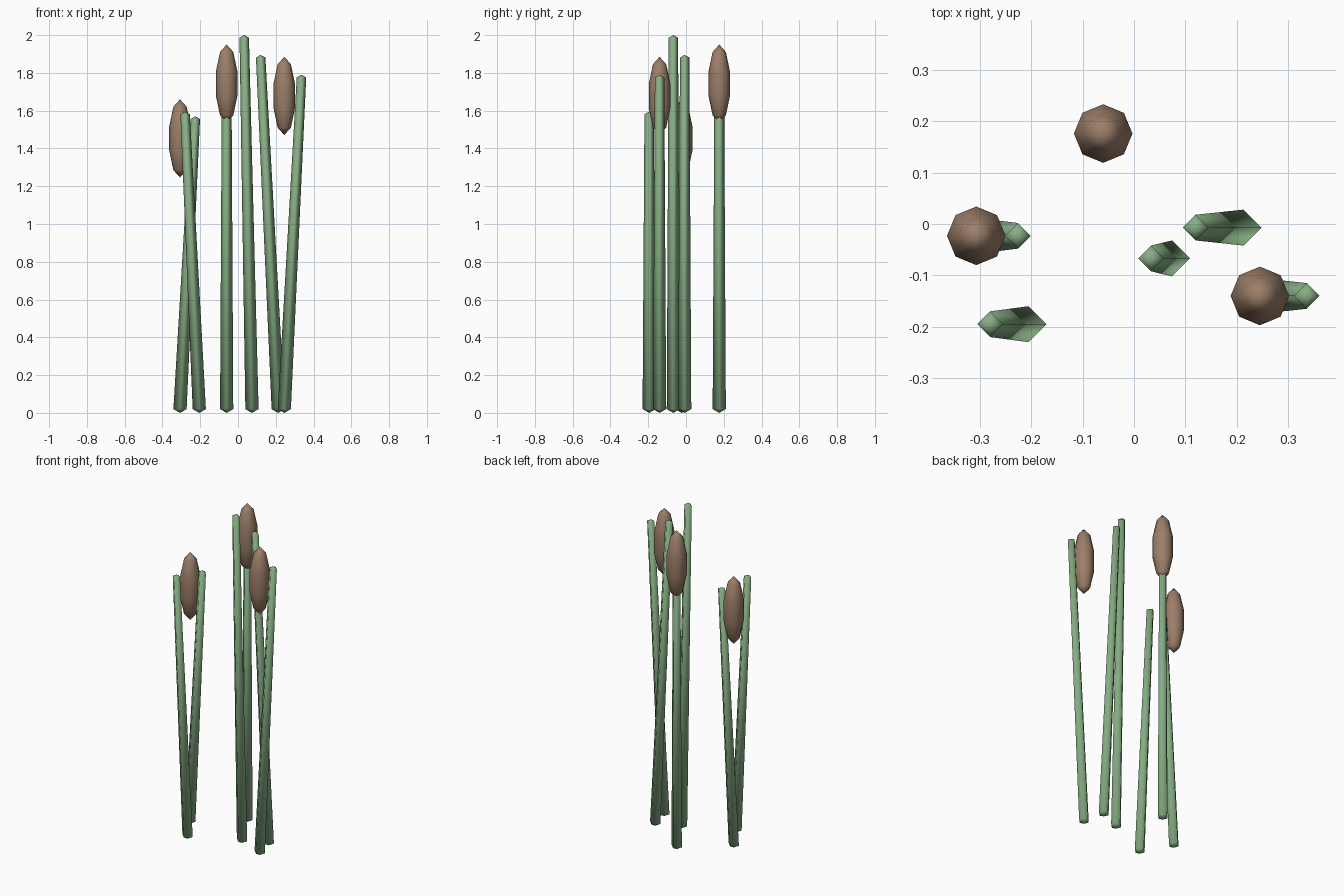
import bpy, bmesh
from math import cos, sin, pi

if "Cube" in bpy.data.objects:
    bpy.data.objects.remove(bpy.data.objects["Cube"])


def material(name, color):
    m = bpy.data.materials.new(name)
    m.diffuse_color = (*color, 1)
    m.use_nodes = True
    m.node_tree.nodes["Principled BSDF"].inputs["Base Color"].default_value = m.diffuse_color
    return m


green = material("stem_green", (0.24, 0.42, 0.23))
brown = material("head_brown", (0.33, 0.21, 0.14))


def lathe(name, rings, low, high, sides, mat):
    """Smooth closed spindle: rings of (x, y, z, radius) between two tip points."""
    bm = bmesh.new()
    loops = [[bm.verts.new((x + r * cos(2 * pi * i / sides),
                            y + r * sin(2 * pi * i / sides), z))
              for i in range(sides)] for x, y, z, r in rings]
    a, b = bm.verts.new(low), bm.verts.new(high)
    for i in range(sides):
        j = (i + 1) % sides
        bm.faces.new((a, loops[0][j], loops[0][i]))
        bm.faces.new((b, loops[-1][i], loops[-1][j]))
        for p, q in zip(loops, loops[1:]):
            bm.faces.new((p[i], p[j], q[j], q[i]))
    for f in bm.faces:
        f.smooth = True
    me = bpy.data.meshes.new(name)
    bm.to_mesh(me)
    bm.free()
    me.materials.append(mat)
    bpy.context.collection.objects.link(bpy.data.objects.new(name, me))


def stem(n, x0, x1, y, h):
    lathe(f"stem_{n}", [(x0, y, 0.02, 0.035), (x1, y, h - 0.014, 0.025)],
          (x0, y, 0), (x1, y, h), 4, green)


def head(n, x, y, z):
    rings = [(x, y, z - 0.207 * cos(pi * k / 5), 0.057 * sin(pi * k / 5) / sin(2 * pi / 5))
             for k in range(1, 5)]
    lathe(f"seed_head_{n}", rings, (x, y, z - 0.207), (x, y, z + 0.207), 8, brown)


# Leaning stems: base x, top x, y, height
for n, s in enumerate([(-0.205, -0.28, -0.195, 1.595), (-0.307, -0.226, -0.023, 1.57),
                       (-0.06, -0.06, 0.176, 1.86), (0.074, 0.033, -0.067, 2.0),
                       (0.213, 0.12, -0.007, 1.895), (0.245, 0.336, -0.14, 1.79)]):
    stem(n + 1, *s)

# Seed heads
for n, c in enumerate([(-0.307, -0.023, 1.453), (-0.06, 0.176, 1.743), (0.245, -0.14, 1.678)]):
    head(n + 1, *c)
